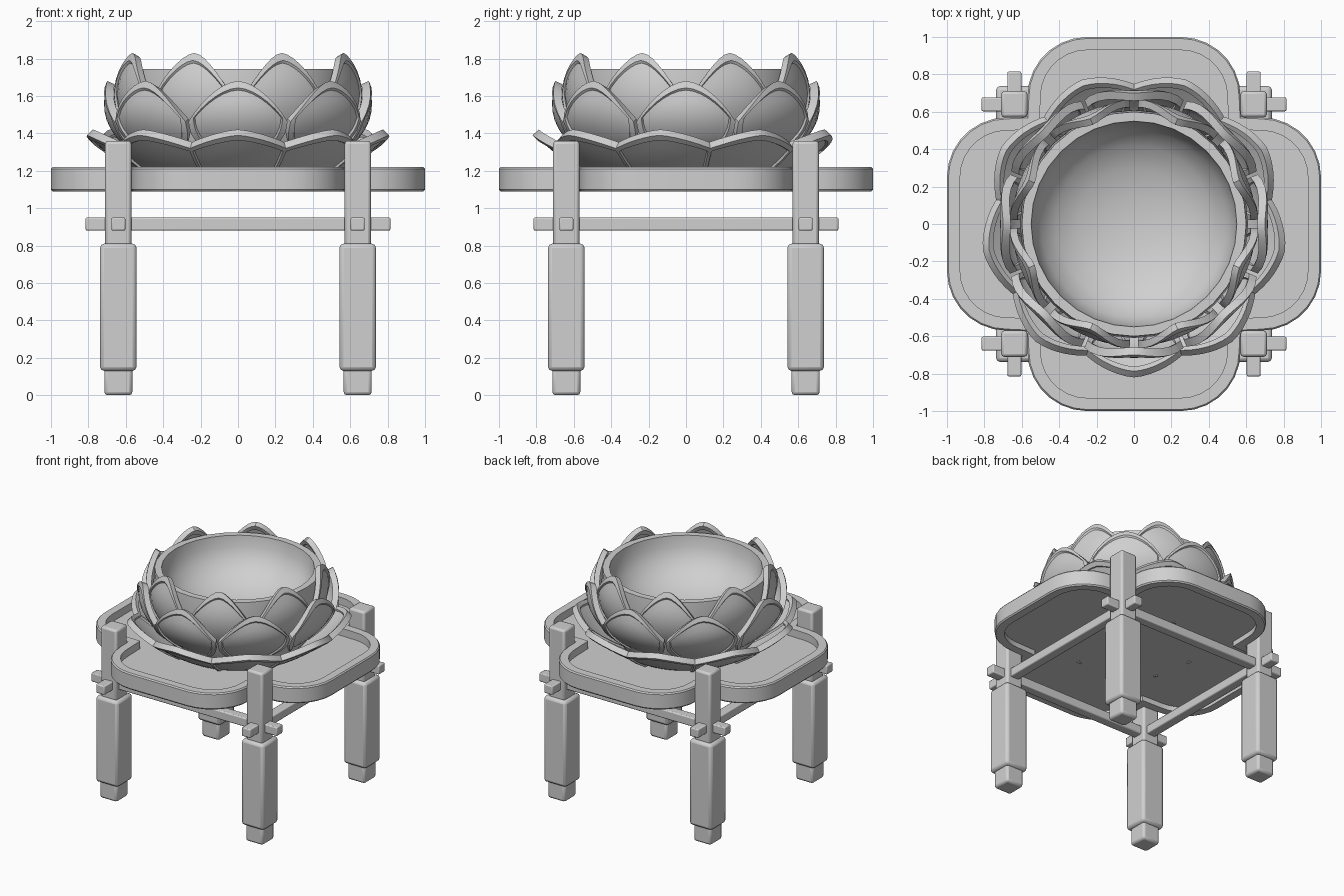
import bpy, bmesh, math

cube = bpy.data.objects.get("Cube")
if cube:
    bpy.data.objects.remove(cube, do_unlink=True)

GREY = (0.63, 0.63, 0.63, 1.0)
grey = bpy.data.materials.new("plain_grey")
grey.use_nodes = True
grey.diffuse_color = GREY
grey.node_tree.nodes["Principled BSDF"].inputs["Base Color"].default_value = GREY


def finish(name, bm, angle=35, bevel=0.0, segments=2):
    """Turn a bmesh into a shaded object with an optional bevel."""
    bmesh.ops.recalc_face_normals(bm, faces=bm.faces[:])
    mesh = bpy.data.meshes.new(name)
    bm.to_mesh(mesh)
    bm.free()
    mesh.materials.append(grey)
    mesh.shade_smooth()
    mesh.set_sharp_from_angle(angle=math.radians(angle))
    ob = bpy.data.objects.new(name, mesh)
    bpy.context.scene.collection.objects.link(ob)
    if bevel:
        mod = ob.modifiers.new("Bevel", 'BEVEL')
        mod.width = bevel
        mod.segments = segments
        mod.limit_method = 'ANGLE'
        mod.angle_limit = math.radians(40)


def box(name, center, size, bevel):
    bm = bmesh.new()
    bmesh.ops.create_cube(bm, size=1)
    for v in bm.verts:
        v.co = [c + p * s for c, p, s in zip(center, v.co, size)]
    finish(name, bm, bevel=bevel)


def skin(bm, rings, closed=True):
    """Join consecutive vertex rings with quads."""
    n = len(rings[0])
    for a, b in zip(rings, rings[1:]):
        for i in range(n if closed else n - 1):
            k = (i + 1) % n
            bm.faces.new((a[i], a[k], b[k], b[i]))


# Legs: foot, thick sleeve and slim post at each corner
LEG = 0.64
for sx, side in ((1, "left"), (-1, "right")):
    for sy, end in ((-1, "front"), (1, "back")):
        tag = f"{end}_{side}"
        x, y = sx * LEG, sy * LEG
        box(f"foot_{tag}", (x, y, 0.08), (0.15, 0.15, 0.16), 0.018)
        box(f"leg_sleeve_{tag}", (x, y, 0.47), (0.195, 0.195, 0.68), 0.022)
        box(f"leg_post_{tag}", (x, y, 1.06), (0.14, 0.14, 0.6), 0.016)

# Stretcher bars passing through the posts
for s, a, b in ((-1, "front", "right"), (1, "back", "left")):
    box(f"stretcher_{a}", (0, s * LEG, 0.915), (1.63, 0.075, 0.07), 0.008)
    box(f"stretcher_{b}", (s * LEG, 0, 0.915), (0.075, 1.63, 0.07), 0.008)


# Four-lobed tray with a raised rim
def tray_outline(inset):
    c, r, steps = 0.25, 0.32 - inset, 7
    notch = 0.575 - inset
    arc = [(c + r * math.sin(k / steps * math.pi / 2),
            0.68 + r * math.cos(k / steps * math.pi / 2)) for k in range(steps + 1)]
    corner = arc + [(notch, notch)] + [(y, x) for x, y in reversed(arc)]
    pts = []
    for q in range(4):
        for x, y in corner:
            for _ in range(q):
                x, y = y, -x
            pts.append((x, y))
    return pts


bm = bmesh.new()
RIM = 0.07
section = ((RIM, 1.16), (RIM, 1.22), (0.008, 1.22), (0, 1.21),
           (0, 1.1), (0.008, 1.09), (RIM, 1.09), (RIM, 1.13))
rings = [[bm.verts.new((x, y, z)) for x, y in tray_outline(i)] for i, z in section]
skin(bm, rings)
bm.faces.new(rings[0])
bm.faces.new(rings[-1])
finish("tray", bm)

# Bowl, turned from a profile
profile = ((0.44, 1.14), (0.53, 1.25), (0.59, 1.42), (0.61, 1.58), (0.60, 1.745),
           (0.55, 1.745), (0.54, 1.66), (0.50, 1.57), (0.42, 1.49), (0.30, 1.43),
           (0.15, 1.395))
SIDES = 32
bm = bmesh.new()
rings = [[bm.verts.new((r * math.cos(k * math.tau / SIDES), r * math.sin(k * math.tau / SIDES), z))
          for k in range(SIDES)] for r, z in profile]
skin(bm, rings)
bm.faces.new(rings[0])
center = bm.verts.new((0, 0, 1.385))
for k in range(SIDES):
    bm.faces.new((rings[-1][k], rings[-1][(k + 1) % SIDES], center))
finish("bowl", bm, angle=40)


# Petals: curved plates with a raised border on both faces
def petal(name, heading, curve, spread, base, drop, power, thick, side):
    (r0, z0), (r1, z1), (r2, z2) = curve
    tip, step, recess = 0.08, 0.02, 0.012
    edge_u, edge_v = 1 - side - step, 1 - tip - step
    us = ([-1, side - 1] + [edge_u * k / 6 for k in range(-6, 7)] + [1 - side, 1])
    vs = [edge_v * k / 7 for k in range(8)] + [1 - tip, 1]
    bm = bmesh.new()
    front, back = [], []
    for v in vs:
        width = base + (1 - base) * math.sin(min(1, v * 1.3) * math.pi / 2)
        f_row, b_row = [], []
        for u in us:
            t = v * (1 - drop * abs(u) ** power)
            s = 1 - t
            r = s * s * r0 + 2 * s * t * r1 + t * t * r2
            z = s * s * z0 + 2 * s * t * z1 + t * t * z2
            dr = s * (r1 - r0) + t * (r2 - r1)
            dz = s * (z1 - z0) + t * (z2 - z1)
            d = math.hypot(dr, dz)
            a = heading + u * spread * width
            inside = abs(u) < edge_u + 0.001 and v < edge_v + 0.001
            sunk = recess if inside else 0
            for row, off in ((f_row, sunk), (b_row, thick - sunk)):
                rr, zz = r - off * dz / d, z + off * dr / d
                row.append(bm.verts.new((rr * math.cos(a), rr * math.sin(a), zz)))
        front.append(f_row)
        back.append(b_row)

    def border(g):
        return (g[0] + [row[-1] for row in g[1:]] + g[-1][-2::-1]
                + [row[0] for row in g[-2:0:-1]])

    skin(bm, front, closed=False)
    skin(bm, back, closed=False)
    skin(bm, [border(front), border(back)])
    finish(name, bm, angle=32)


# name, count, turn, profile curve, half spread, base width, shoulder drop, power,
# thickness, side border
tiers = (
    ("lower_petal", 9, 0, ((0.45, 1.12), (0.66, 1.22), (0.82, 1.39)),
     20.3, 0.95, 0.22, 1.4, 0.045, 0.05),
    ("middle_petal", 8, 0, ((0.55, 1.27), (0.80, 1.45), (0.70, 1.68)),
     21.8, 0.6, 0.5, 1.8, 0.045, 0.11),
    ("upper_petal", 8, 0.5, ((0.56, 1.35), (0.74, 1.58), (0.61, 1.83)),
     20.5, 0.6, 0.5, 1.7, 0.04, 0.12),
)
for name, count, turn, curve, spread, *shape in tiers:
    for k in range(count):
        heading = -math.pi / 2 + (k + turn) * math.tau / count
        petal(f"{name}_{k + 1}", heading, curve, math.radians(spread), *shape)
